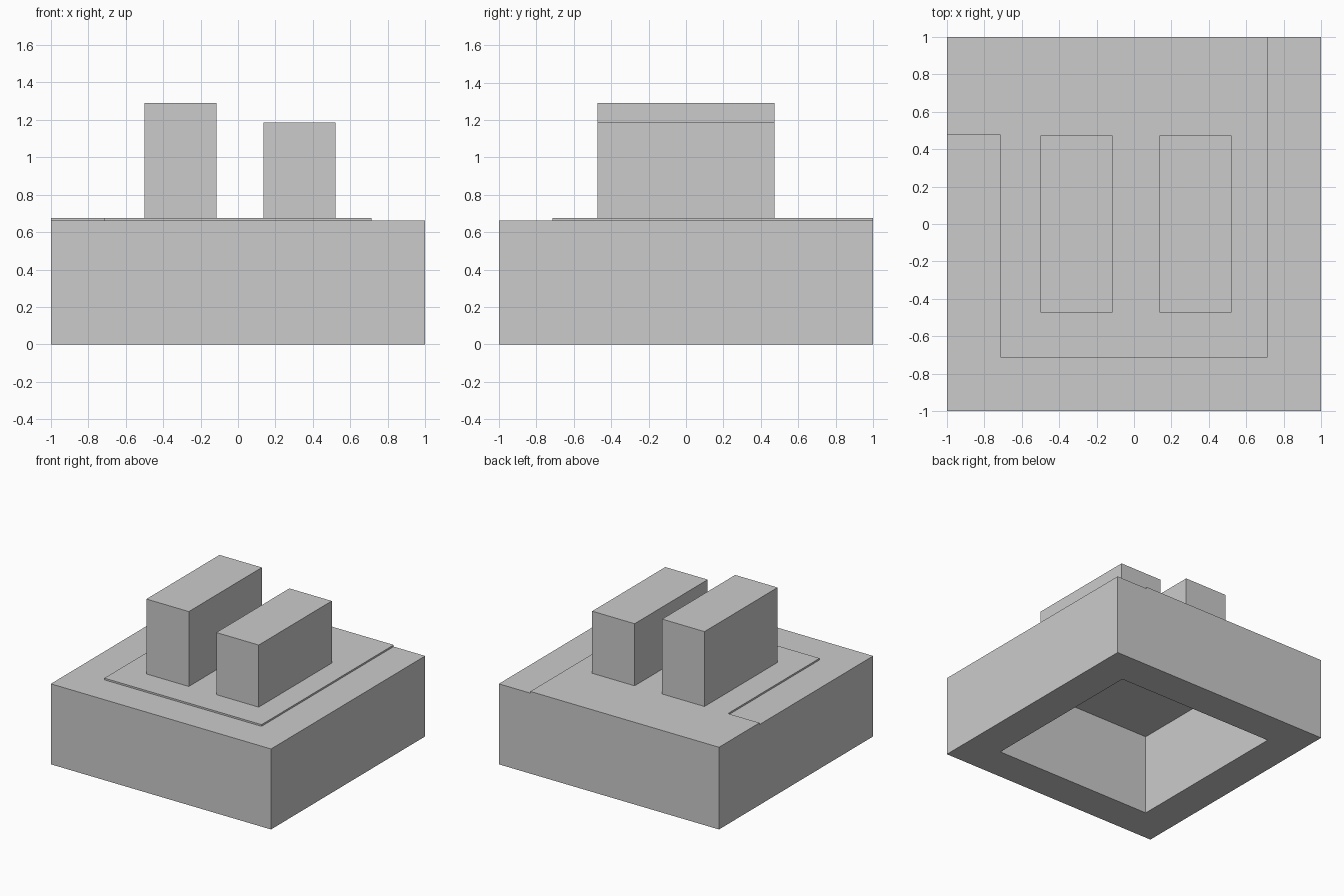
import bpy, bmesh

if "Cube" in bpy.data.objects:
    bpy.data.objects.remove(bpy.data.objects["Cube"])

HALF, INNER = 1.0, 0.714          # outer and opening half-widths of the base
BASE_TOP, PLATE_TOP = 0.661, 0.675


def make_object(name, bm):
    bmesh.ops.recalc_face_normals(bm, faces=bm.faces[:])
    mesh = bpy.data.meshes.new(name)
    bm.to_mesh(mesh)
    bm.free()
    obj = bpy.data.objects.new(name, mesh)
    bpy.context.collection.objects.link(obj)
    return obj


def prism(name, outline, z0, z1):
    """Extrude a flat outline upward from z0 to z1."""
    bm = bmesh.new()
    face = bm.faces.new([bm.verts.new((x, y, z0)) for x, y in outline])
    new = bmesh.ops.extrude_face_region(bm, geom=[face], use_keep_orig=True)["geom"]
    for v in new:
        if isinstance(v, bmesh.types.BMVert):
            v.co.z = z1
    return make_object(name, bm)


def rect(x0, x1, y0, y1):
    return [(x0, y0), (x1, y0), (x1, y1), (x0, y1)]


# Hollow base: square block with a straight-through opening
bm = bmesh.new()
bmesh.ops.create_cube(bm, size=2 * HALF)
for v in bm.verts:
    v.co.z = BASE_TOP if v.co.z > 0 else 0
bm.normal_update()
caps = [f for f in bm.faces if abs(f.normal.z) > 0.5]
bmesh.ops.inset_individual(bm, faces=caps, thickness=HALF - INNER,
                           use_even_offset=True)
rim = [e for f in caps for e in f.edges]
bmesh.ops.delete(bm, geom=caps, context='FACES_ONLY')
bmesh.ops.bridge_loops(bm, edges=rim)
make_object("hollow_base", bm)

# Thin plate covering the opening, with a tab reaching the left edge at the back
prism("cover_plate",
      [(-INNER, -INNER), (INNER, -INNER), (INNER, HALF),
       (-HALF, HALF), (-HALF, 0.475), (-INNER, 0.475)],
      BASE_TOP, PLATE_TOP)

# Two upright blocks of different height
for name, x0, top in (("tall_block", -0.50, 1.29), ("short_block", 0.135, 1.185)):
    prism(name, rect(x0, x0 + 0.385, -0.474, 0.474), PLATE_TOP, top)
